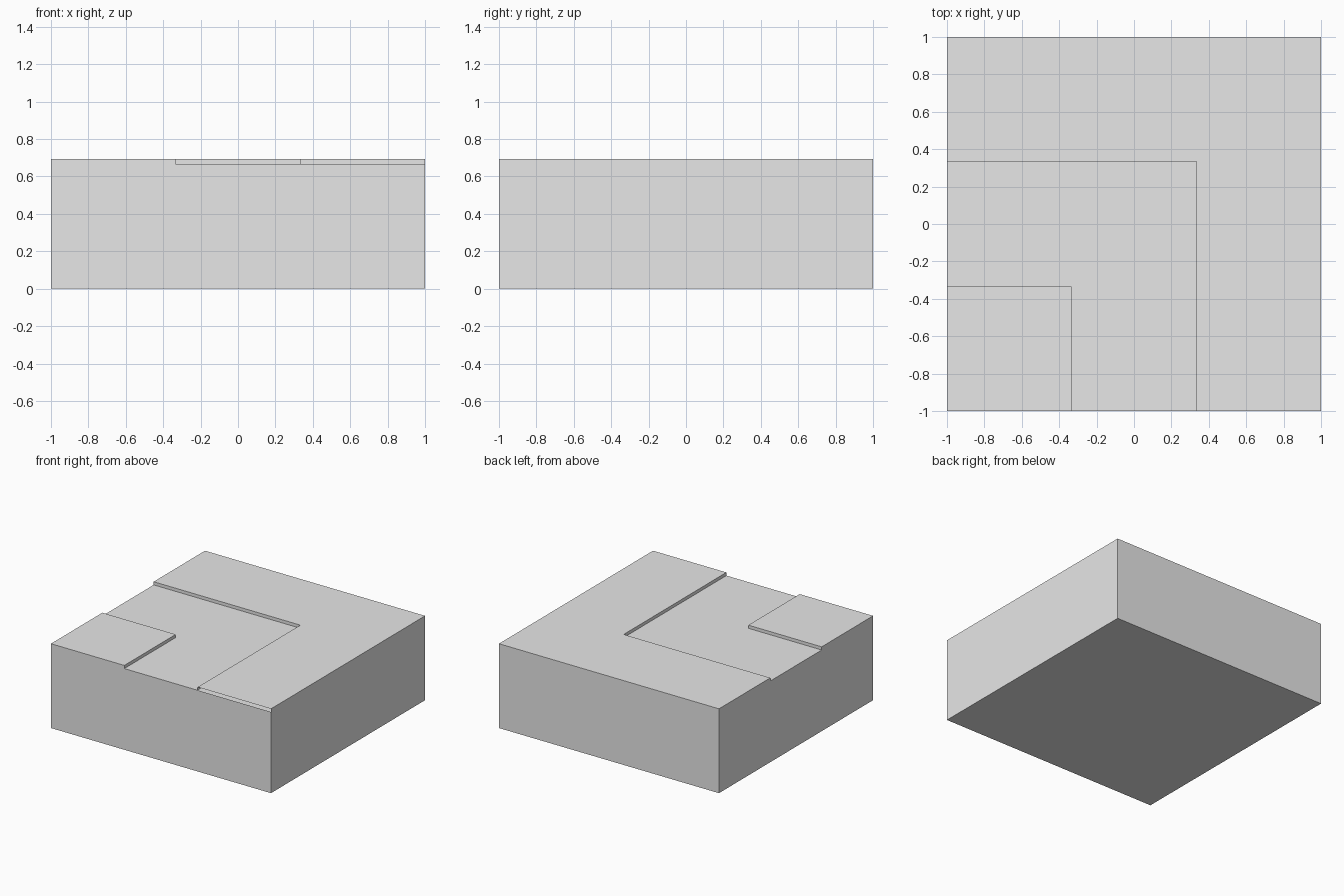
import bpy
import bmesh
from mathutils import Vector

cube = bpy.data.objects.get("Cube")
if cube:
    bpy.data.objects.remove(cube, do_unlink=True)

FLOOR, TOP, THIRD = 0.667, 0.693, 1 / 3

# Plain grey material
grey = bpy.data.materials.new("light_grey")
grey.use_nodes = True
grey.diffuse_color = (0.8, 0.8, 0.8, 1)
grey.node_tree.nodes["Principled BSDF"].inputs["Base Color"].default_value = (0.8, 0.8, 0.8, 1)

# Block up to the channel floor
bm = bmesh.new()
bmesh.ops.create_cube(bm, size=2)
for v in bm.verts:
    v.co.z = FLOOR if v.co.z > 0 else 0

# Score the block in thirds along x and y
for axis in (Vector((1, 0, 0)), Vector((0, 1, 0))):
    for side in (-THIRD, THIRD):
        bmesh.ops.bisect_plane(bm, geom=bm.verts[:] + bm.edges[:] + bm.faces[:],
                               plane_co=axis * side, plane_no=axis)


def is_raised(face):
    """Top cells outside the curved channel: outer L and inner corner."""
    c = face.calc_center_median()
    outer = max(c.x, c.y) > THIRD
    inner = max(c.x, c.y) < -THIRD
    return face.normal.z > 0.9 and c.z > FLOOR - 0.01 and (outer or inner)


# Raise the banks on both sides of the channel
bm.normal_update()
raised = [f for f in bm.faces if is_raised(f)]
result = bmesh.ops.extrude_face_region(bm, geom=raised)
for v in result["geom"]:
    if isinstance(v, bmesh.types.BMVert):
        v.co.z = TOP
leftover = [f for f in raised if f.is_valid]
if leftover:
    bmesh.ops.delete(bm, geom=leftover, context='FACES_ONLY')
bmesh.ops.recalc_face_normals(bm, faces=bm.faces[:])

# Open slot on the front of the outer bank
slot = []
for f in bm.faces:
    c = f.calc_center_median()
    if c.y < -0.99 and c.x > THIRD and c.z > FLOOR:
        slot.append(f)
bmesh.ops.delete(bm, geom=slot, context='FACES_ONLY')

# Merge coplanar cells
bmesh.ops.dissolve_limit(bm, angle_limit=0.01, verts=bm.verts[:], edges=bm.edges[:])

mesh = bpy.data.meshes.new("channel_block")
bm.to_mesh(mesh)
bm.free()
mesh.materials.append(grey)
bpy.context.collection.objects.link(bpy.data.objects.new("channel_block", mesh))
